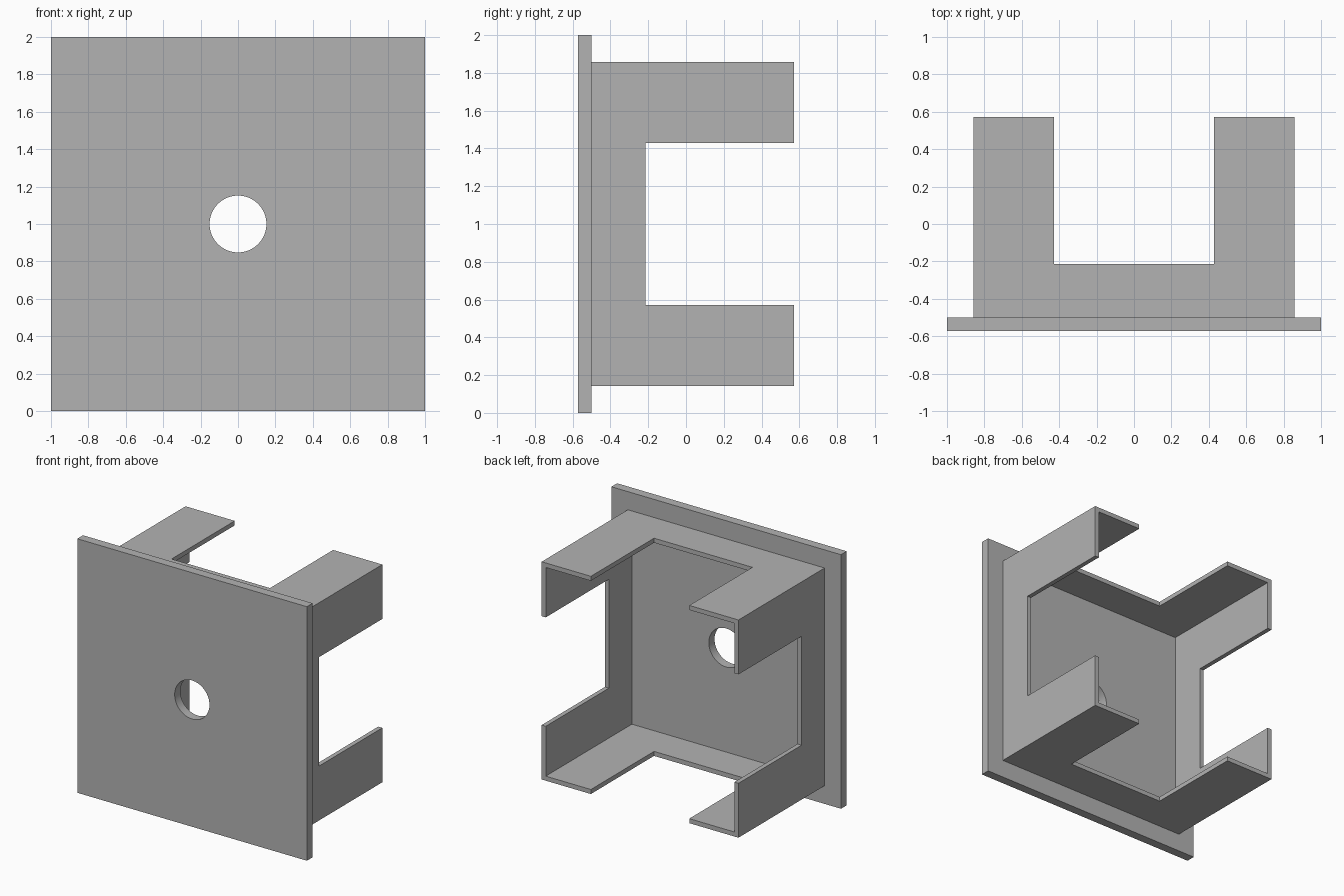
import bpy
import bmesh

cube = bpy.data.objects.get("Cube")
if cube:
    bpy.data.objects.remove(cube, do_unlink=True)

UNIT = 1 / 28            # the plate is 56 units wide
MID = 28                 # height of the centre

grey = bpy.data.materials.new("plain grey")
grey.use_nodes = True
colour = (0.45, 0.45, 0.45, 1)
grey.diffuse_color = colour
grey.node_tree.nodes["Principled BSDF"].inputs["Base Color"].default_value = colour


def box(name, low, high):
    """Box between two corners, given in units."""
    bm = bmesh.new()
    bmesh.ops.create_cube(bm, size=1)
    for v in bm.verts:
        v.co = [(a if c < 0 else b) * UNIT for c, a, b in zip(v.co, low, high)]
    mesh = bpy.data.meshes.new(name)
    bm.to_mesh(mesh)
    bm.free()
    mesh.materials.append(grey)
    obj = bpy.data.objects.new(name, mesh)
    bpy.context.collection.objects.link(obj)
    return obj


def cut(obj, cutter):
    """Subtract the cutter and hide it."""
    mod = obj.modifiers.new("cut", 'BOOLEAN')
    mod.operation = 'DIFFERENCE'
    mod.solver = 'EXACT'
    mod.object = cutter
    bpy.context.view_layer.objects.active = obj
    bpy.ops.object.modifier_apply(modifier=mod.name)
    bpy.data.objects.remove(cutter, do_unlink=True)


# Front plate with a round hole through its centre
plate = box("front_plate", (-28, -16, 0), (28, -14, 56))
bpy.ops.mesh.primitive_cylinder_add(vertices=64, radius=4.25 * UNIT, depth=1,
                                    location=(0, -15 * UNIT, MID * UNIT),
                                    rotation=(1.5707963, 0, 0))
cut(plate, bpy.context.object)
bpy.ops.object.select_all(action='DESELECT')
plate.select_set(True)
bpy.context.view_layer.objects.active = plate
bpy.ops.object.shade_smooth_by_angle()

# Thin square sleeve behind the plate, open at the back
OUT, IN, SLOT = 24, 23, 12
sleeve = box("rear_sleeve", (-OUT, -14, MID - OUT), (OUT, 16, MID + OUT))
cut(sleeve, box("sleeve_hollow", (-IN, -15, MID - IN), (IN, 17, MID + IN)))

# Wide notches from the rear edge of all four walls leave angled corner legs
cut(sleeve, box("side_notch", (-30, -6, MID - SLOT), (30, 17, MID + SLOT)))
cut(sleeve, box("upright_notch", (-SLOT, -6, -4), (SLOT, 17, 60)))
